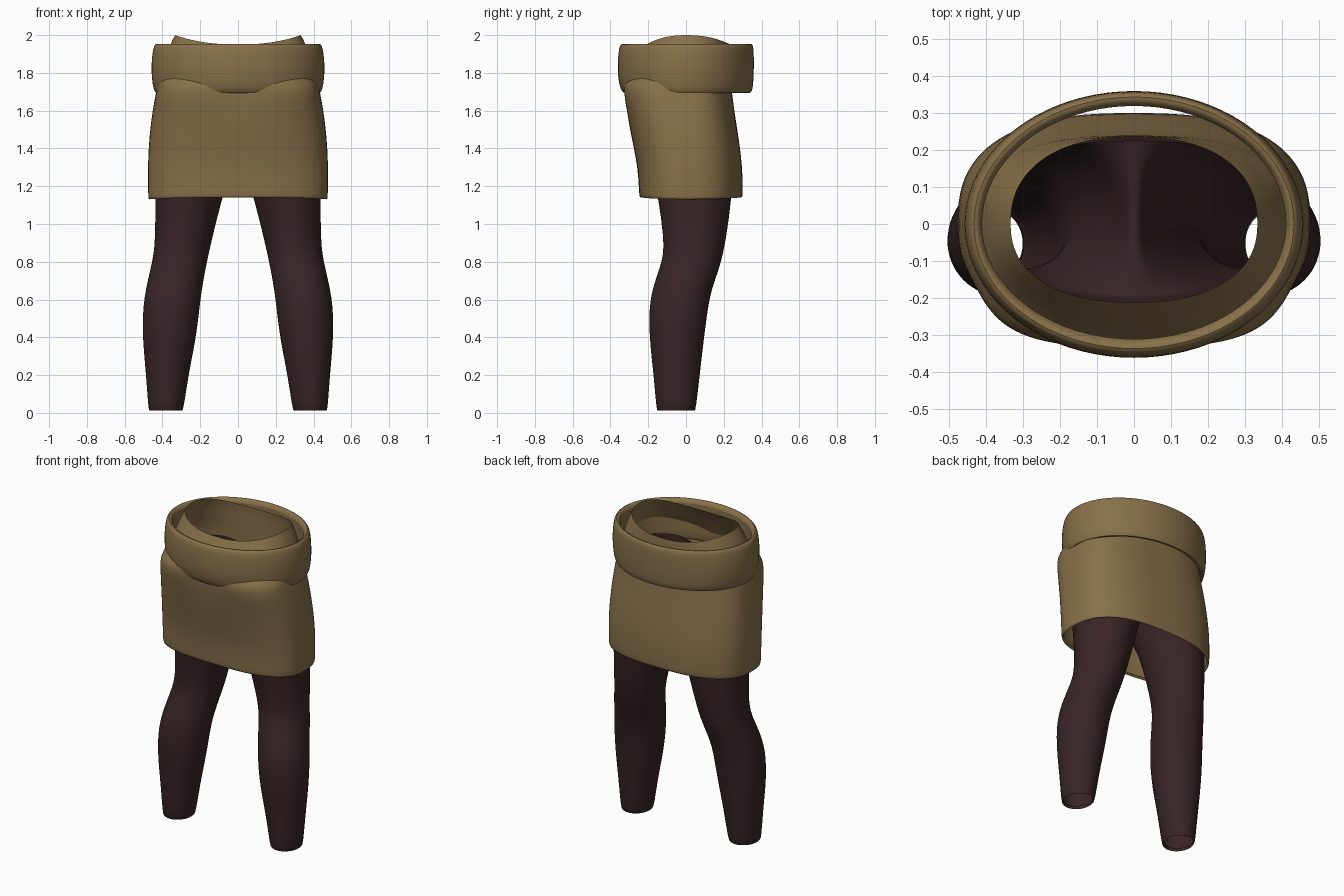
import bpy, bmesh, math

def material(name, rgb):
    m = bpy.data.materials.new(name)
    m.diffuse_color = (*rgb, 1)
    return m

TAN = material("tan cloth", (0.25, 0.165, 0.068))
DARK = material("dark brown leggings", (0.040, 0.018, 0.019))

def spow(v, p):
    return math.copysign(abs(v) ** p, v)

def section(z, rx, front, back, n=2.0, count=48, saddle=0.0, nb=None):
    """Rounded outline with separate front and back depths."""
    pts = []
    for i in range(count):
        a = 2 * math.pi * i / count
        c, s = math.cos(a), math.sin(a)
        e = 2 / ((nb or n) if s > 0 else n)
        pts.append((rx * spow(c, e), spow(s, e) * (back if s > 0 else -front), z - saddle * s * s))
    return pts

def loft(name, rings, mat, drop=None):
    bm = bmesh.new()
    loops = [[bm.verts.new(p) for p in r] for r in rings]
    for lo, hi in zip(loops, loops[1:]):
        k = len(lo)
        for i in range(k):
            j = (i + 1) % k
            bm.faces.new((lo[i], lo[j], hi[j], hi[i]))
    if drop:
        gone = [f for f in bm.faces if drop(f)]
        bmesh.ops.delete(bm, geom=gone, context='FACES')
    me = bpy.data.meshes.new(name)
    bm.to_mesh(me)
    bm.free()
    me.materials.append(mat)
    ob = bpy.data.objects.new(name, me)
    bpy.context.collection.objects.link(ob)
    return ob

def finish(ob, angle=50):
    sub = ob.modifiers.new("smooth", 'SUBSURF')
    sub.levels = sub.render_levels = 1
    bpy.context.view_layer.objects.active = ob
    ob.select_set(True)
    bpy.ops.object.shade_smooth_by_angle(angle=math.radians(angle))
    ob.select_set(False)

# Skirt rising into the collar: height, half width, front, back, squareness, saddle
skirt_rows = [
    (1.150, 0.462, -0.232, 0.285, 2.7, 0.0),
    (1.125, 0.470, -0.242, 0.295, 2.7, -0.012),
    (1.135, 0.476, -0.248, 0.300, 2.7, -0.012),
    (1.20, 0.477, -0.250, 0.301, 2.7, 0.0),
    (1.30, 0.478, -0.257, 0.298, 2.7, 0.0),
    (1.40, 0.474, -0.276, 0.287, 2.7, 0.0),
    (1.50, 0.466, -0.297, 0.272, 2.8, 0.0),
    (1.60, 0.453, -0.317, 0.256, 3.0, 0.0),
    (1.70, 0.434, -0.336, 0.243, 3.4, 0.0),
    (1.745, 0.425, -0.332, 0.241, 3.2, 0.0),
    (1.785, 0.415, -0.308, 0.240, 2.6, 0.0),
    (1.86, 0.395, -0.272, 0.240, 2.3, 0.01),
    (1.94, 0.365, -0.237, 0.240, 2.3, 0.03),
    (2.00, 0.334, -0.212, 0.236, 2.3, 0.05),
]
rings = []
for z, rx, f, b, n, sad in skirt_rows:
    ring = section(z, rx, f, b, n, saddle=sad, nb=min(n, 2.6))
    # shallow hollow between the two front bulges
    w = 0.016 * math.exp(-((z - 1.70) / 0.09) ** 2)
    ring = [(x, y + (w * math.exp(-(x / 0.09) ** 2) if y < 0 else 0), zz) for x, y, zz in ring]
    rings.append(ring)
finish(loft("skirt", rings, TAN))

# Thick folded waistband
band_rows = [
    (1.93, 0.412, -0.312, 0.320),
    (1.72, 0.412, -0.312, 0.320),
    (1.695, 0.425, -0.320, 0.328),
    (1.692, 0.440, -0.334, 0.347),
    (1.72, 0.450, -0.350, 0.355),
    (1.77, 0.458, -0.361, 0.359),
    (1.84, 0.461, -0.364, 0.361),
    (1.91, 0.454, -0.359, 0.360),
    (1.945, 0.446, -0.352, 0.357),
    (1.956, 0.434, -0.338, 0.345),
    (1.95, 0.420, -0.322, 0.328),
    (1.93, 0.412, -0.312, 0.320),
]
finish(loft("waistband", [section(*r, count=40) for r in band_rows], TAN))

# Leggings: height, inner x, outer x, front, back
leg_rows = [
    (0.03, 0.300, 0.465, -0.145, 0.040),
    (0.005, 0.297, 0.468, -0.150, 0.045),
    (0.02, 0.288, 0.475, -0.157, 0.053),
    (0.20, 0.262, 0.487, -0.172, 0.073),
    (0.33, 0.235, 0.500, -0.187, 0.088),
    (0.45, 0.215, 0.506, -0.196, 0.103),
    (0.56, 0.203, 0.503, -0.195, 0.117),
    (0.66, 0.190, 0.488, -0.178, 0.138),
    (0.76, 0.172, 0.464, -0.142, 0.175),
    (0.84, 0.155, 0.447, -0.119, 0.196),
    (0.93, 0.135, 0.439, -0.120, 0.214),
    (1.13, 0.085, 0.438, -0.145, 0.242),
    (1.30, 0.035, 0.440, -0.185, 0.250),
]
# Hips: height, half width, front, back, dip of the waist edge at the middle
hip_rows = [
    (1.42, 0.438, -0.205, 0.250, 0.0),
    (1.54, 0.425, -0.235, 0.240, 0.0),
    (1.64, 0.405, -0.255, 0.230, 0.04),
    (1.74, 0.390, -0.255, 0.225, 0.09),
]
N = 32
rings = []
for z, xi, xo, f, b in leg_rows:
    cx, rx, cy, ry = (xi + xo) / 2, (xo - xi) / 2, (f + b) / 2, (b - f) / 2
    rings.append([(cx + rx * math.cos(2 * math.pi * i / N),
                   cy + ry * math.sin(2 * math.pi * i / N), z) for i in range(N)])
for z, rx, f, b, dip in hip_rows:
    ring = []
    for i in range(N):
        c, s = math.cos(2 * math.pi * i / N), math.sin(2 * math.pi * i / N)
        x = rx * spow(c, 0.8) if c > 1e-6 else 0.0
        y = spow(s, 0.8) * (b if s > 0 else -f)
        ring.append((x, y, z - dip * math.exp(-(x / 0.12) ** 2)))
    rings.append(ring)
# the flat wall on the centre line is left open so both halves join
legs = loft("leggings", rings, DARK, lambda f: all(abs(v.co.x) < 1e-5 for v in f.verts))
mir = legs.modifiers.new("mirror", 'MIRROR')
mir.use_clip = True
mir.merge_threshold = 0.0005
finish(legs, 60)
